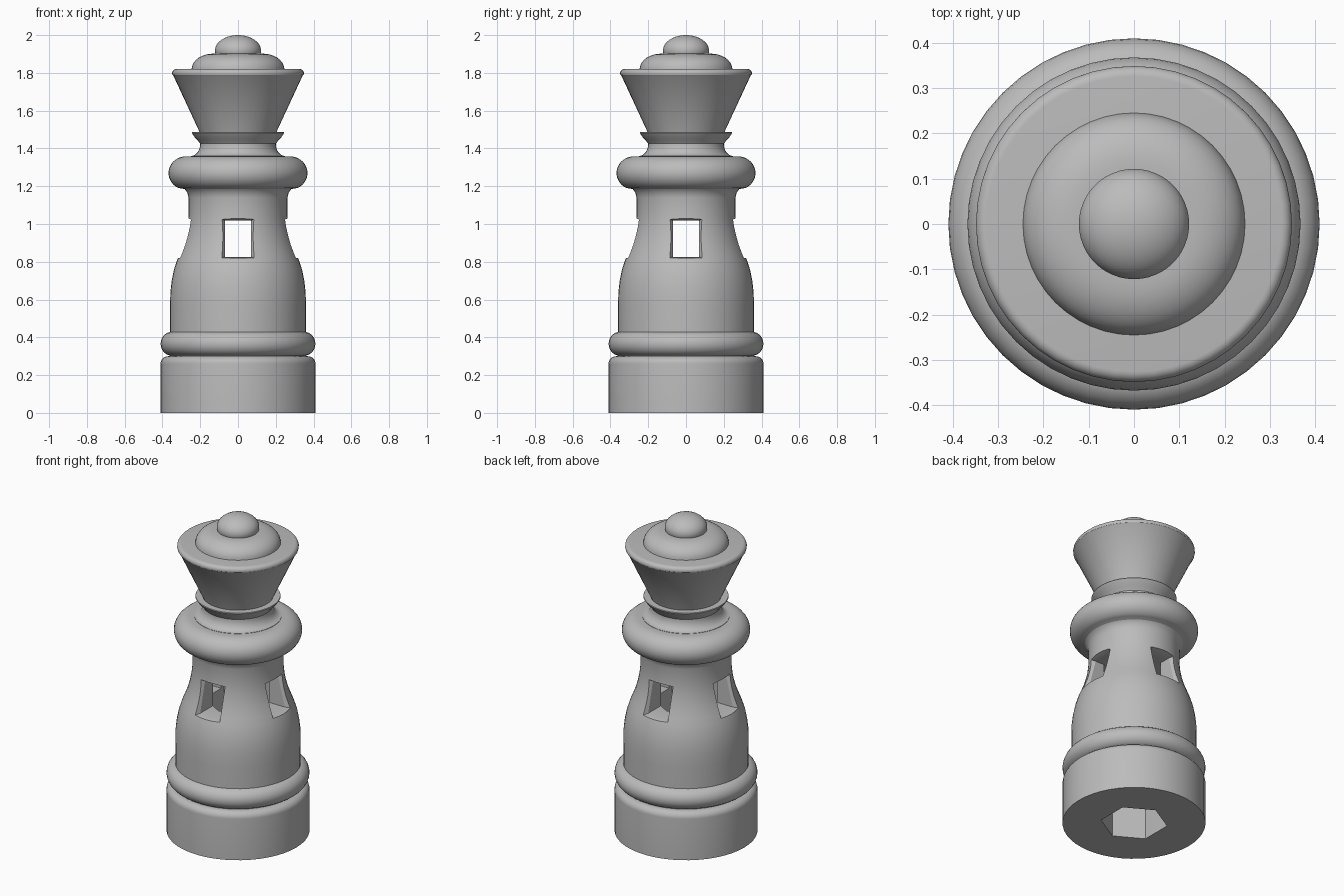
import bpy
import bmesh
from math import sin, cos, radians, pi

cube = bpy.data.objects.get("Cube")
if cube:
    bpy.data.objects.remove(cube, do_unlink=True)

SIDES = 48
grey = bpy.data.materials.new("plain_grey")
grey.use_nodes = True
grey.diffuse_color = (0.5, 0.5, 0.5, 1)
grey.node_tree.nodes["Principled BSDF"].inputs["Base Color"].default_value = (0.5, 0.5, 0.5, 1)


def add_object(name, bm):
    bmesh.ops.recalc_face_normals(bm, faces=bm.faces)
    mesh = bpy.data.meshes.new(name)
    bm.to_mesh(mesh)
    bm.free()
    mesh.materials.append(grey)
    obj = bpy.data.objects.new(name, mesh)
    bpy.context.collection.objects.link(obj)
    return obj


def arc(r, z, rr, rz, start, end, steps=8):
    """Elliptical piece of a profile, angles in degrees."""
    angles = [radians(start + (end - start) * i / steps) for i in range(steps + 1)]
    return [(r + rr * cos(a), z + rz * sin(a)) for a in angles]


def lathe(name, profile, closed=False):
    """Turn a profile of (radius, height) around the z axis."""
    bm = bmesh.new()
    rings = []
    for r, z in profile:
        rings.append([bm.verts.new((r * cos(2 * pi * i / SIDES), r * sin(2 * pi * i / SIDES), z))
                      for i in range(SIDES)])
    pairs = list(zip(rings, rings[1:]))
    if closed:
        pairs.append((rings[-1], rings[0]))
    else:
        bm.faces.new(rings[0])
        bm.faces.new(rings[-1])
    for low, high in pairs:
        for i in range(SIDES):
            j = (i + 1) % SIDES
            bm.faces.new((low[i], low[j], high[j], high[i]))
    return add_object(name, bm)


def hull(name, points):
    bm = bmesh.new()
    for p in points:
        bm.verts.new(p)
    bmesh.ops.convex_hull(bm, input=bm.verts)
    bmesh.ops.dissolve_limit(bm, angle_limit=0.01, verts=bm.verts, edges=bm.edges)
    obj = add_object(name, bm)
    obj.hide_render = True
    return obj


def activate(obj):
    bpy.ops.object.select_all(action='DESELECT')
    obj.select_set(True)
    bpy.context.view_layer.objects.active = obj


def cut(obj, cutter):
    mod = obj.modifiers.new("cut", 'BOOLEAN')
    mod.operation = 'DIFFERENCE'
    mod.solver = 'EXACT'
    mod.object = cutter
    activate(obj)
    bpy.ops.object.modifier_apply(modifier=mod.name)


# Foot, ring and hollow tower body
base = lathe("base", [(0.41, 0)] + arc(0.37, 0.26, 0.04, 0.04, 0, 90))
foot_ring = lathe("foot_ring", arc(0.345, 0.366, 0.065, 0.065, 0, 345, 23), closed=True)
body = lathe("body", [(0.36, 0.29), (0.36, 0.56), (0.358, 0.64), (0.351, 0.7), (0.34, 0.755),
                      (0.324, 0.805), (0.308, 0.845), (0.291, 0.89), (0.277, 0.94), (0.267, 0.99),
                      (0.262, 1.04), (0.262, 1.14), (0.268, 1.165), (0.282, 1.185), (0.3, 1.2)])

# Collar and neck
collar = lathe("collar", [(0.262, 1.17), (0.28, 1.185)] + arc(0.275, 1.27, 0.093, 0.088, -65, 90, 16))
neck = lathe("neck", [(0.25, 1.352)] + arc(0.25, 1.425, 0.05, 0.065, 270, 180))
flange = lathe("neck_flange", [(0.2, 1.425), (0.215, 1.445), (0.23, 1.46), (0.245, 1.482), (0.243, 1.486)])

# Crown, dome and finial
crown = lathe("crown", [(0.2, 1.475), (0.205, 1.49), (0.342, 1.785)] + arc(0.326, 1.798, 0.023, 0.023, -20, 90))
dome = lathe("dome", [(0.246, 1.815)] + arc(0.13, 1.82, 0.115, 0.082, 5, 90))
finial = lathe("finial", arc(0, 1.918, 0.122, 0.082, -30, 88, 14))

# Hexagonal shaft, open at the bottom
hexagon = [(0.192 * cos(radians(30 + 60 * k)), 0.192 * sin(radians(30 + 60 * k))) for k in range(6)]
shaft = hull("shaft_cutter", [(x, y, z) for x, y in hexagon for z in (-0.1, 1.022)])
cut(base, shaft)
cut(body, shaft)

# Four windows, each a straight opening with flared outer edges
cutters = [shaft]
for k in range(4):
    c, s = round(cos(k * pi / 2)), round(sin(k * pi / 2))

    def turned(sections):
        return [(d * c - w * s, d * s + w * c, z)
                for d, half, z in sections for w in (-half, half)]

    opening = hull("window_cutter", turned([(0.05, 0.07, 0.826), (0.05, 0.07, 1.018),
                                            (0.5, 0.07, 0.826), (0.5, 0.07, 1.018)]))
    flare = hull("window_flare_cutter", turned([(0.278, 0.07, 0.826), (0.228, 0.07, 1.018),
                                                (0.338, 0.105, 0.816), (0.28, 0.105, 1.034)]))
    for tool in (opening, flare):
        cut(body, tool)
        cutters.append(tool)
for tool in cutters:
    bpy.data.objects.remove(tool, do_unlink=True)

# Smooth shading with crisp creases
for part in (base, foot_ring, body, collar, neck, flange, crown, dome, finial):
    activate(part)
    bpy.ops.object.shade_smooth_by_angle(angle=radians(32))
